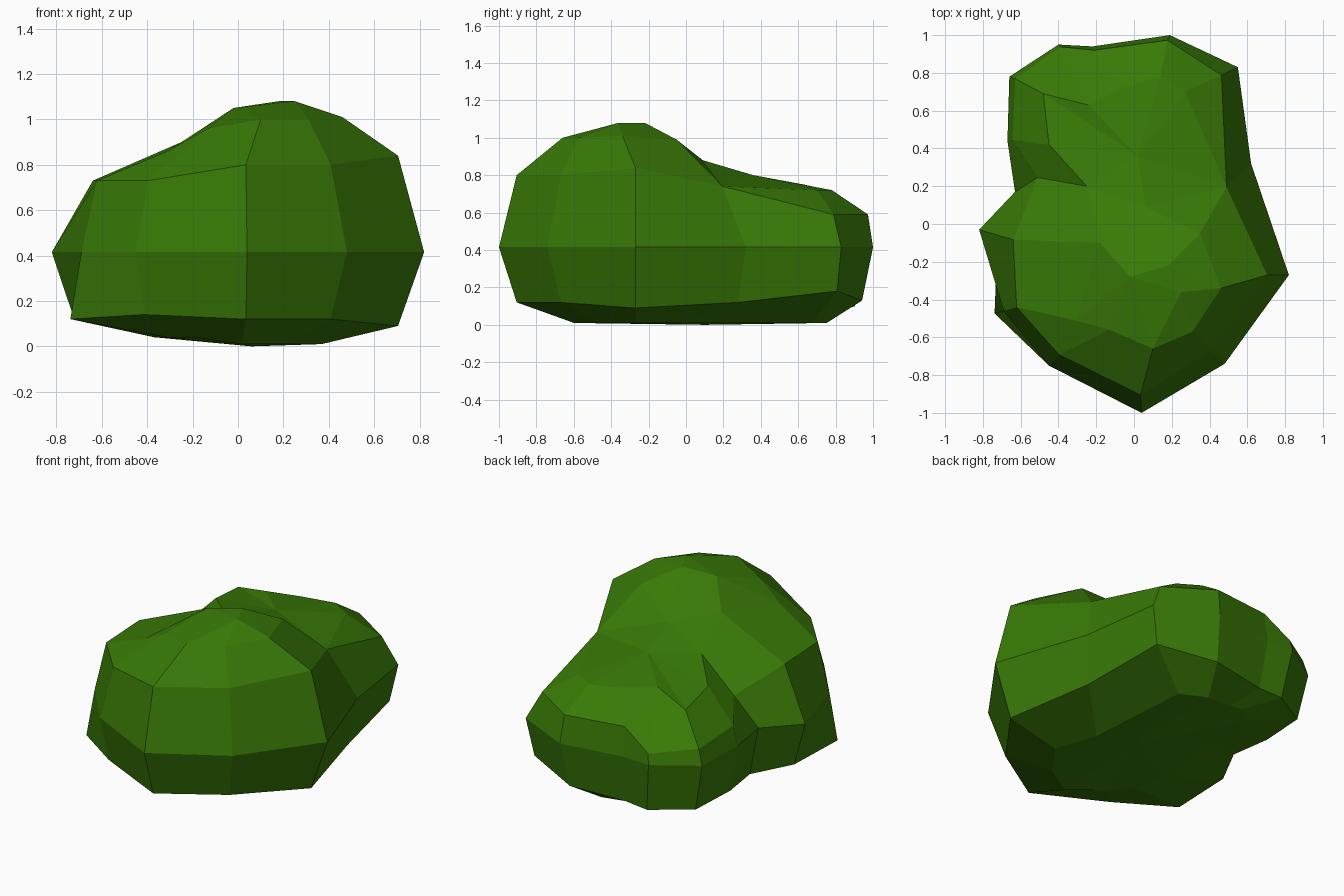
import bpy, bmesh
from mathutils import Vector

if "Cube" in bpy.data.objects:
    bpy.data.objects.remove(bpy.data.objects["Cube"])

# Leaf colour
leaf = bpy.data.materials.new("leaf green")
leaf.diffuse_color = (0.040, 0.192, 0.002, 1)
leaf.use_nodes = True
leaf.node_tree.nodes["Principled BSDF"].inputs["Base Color"].default_value = leaf.diffuse_color

# Widest outline, counter-clockwise from the front
outline = [(0.04, -1.0), (0.48, -0.74), (0.82, -0.27), (0.62, 0.32), (0.55, 0.83),
           (0.19, 1.0), (-0.22, 0.94), (-0.40, 0.95), (-0.66, 0.78), (-0.67, 0.44),
           (-0.63, 0.17), (-0.82, -0.03), (-0.69, -0.46), (-0.45, -0.75)]
# Shoulder above it: scale towards the lobe centre, height
shoulder = [(0.87, 0.80), (0.85, 0.80), (0.86, 0.84), (0.79, 0.74), (0.85, 0.59),
            (0.94, 0.59), (0.95, 0.60), (0.97, 0.48), (0.95, 0.51), (0.96, 0.54),
            (0.80, 0.62), (0.78, 0.73), (0.90, 0.73), (0.88, 0.73)]
# Lower edge: scale, height
lower = [(0.87, 0.12), (0.85, 0.12), (0.86, 0.09), (0.93, 0.12), (0.92, 0.18),
         (0.87, 0.13), (0.88, 0.11), (0.88, 0.10), (0.90, 0.11), (0.93, 0.12),
         (0.93, 0.12), (0.88, 0.12), (1.07, 0.12), (0.92, 0.14)]
# Rim of the top faces
crown = [(0.10, -0.66, 1.0), (0.31, -0.57, 1.0), (0.46, -0.34, 1.01), (0.35, -0.05, 0.99),
         (0.27, 0.70, 0.72), (0.14, 0.78, 0.72), (-0.06, 0.72, 0.73), (-0.24, 0.63, 0.75),
         (-0.48, 0.69, 0.69), (-0.45, 0.42, 0.73), (-0.25, 0.20, 0.80), (-0.18, -0.10, 0.93),
         (-0.31, -0.51, 0.86), (-0.13, -0.56, 0.96)]

n = len(outline)
front_lobe, rear_lobe = Vector((0, -0.27)), Vector((-0.03, 0.55))


def scaled(i, f, z):
    """Outline point i pulled towards the centre of its lobe."""
    c = rear_lobe if 4 <= i <= 10 else front_lobe
    p = c + (Vector(outline[i]) - c) * f
    return (p.x, p.y, z)


rings = [
    [scaled(i, 0.45, 0.01 if outline[i][0] > -0.1 else 0.04) for i in range(n)],
    [scaled(i, *lower[i]) for i in range(n)],
    [scaled(i, 1.0, 0.415) for i in range(n)],
    [scaled(i, *shoulder[i]) for i in range(n)],
    crown,
]

# Bush body: loft through the rings, leaving the right waist open at the top
bm = bmesh.new()
loops = [[bm.verts.new(p) for p in ring] for ring in rings]
for a, b in zip(loops, loops[1:]):
    for i in range(n):
        j = (i + 1) % n
        if not (b is loops[-1] and i == 3):
            bm.faces.new((a[i], a[j], b[j], b[i]))


def fan(points, centre):
    for a, b in zip(points, points[1:]):
        bm.faces.new((a, b, centre))


# Underside
base = bm.verts.new((0.06, 0.1, 0))
fan((loops[0] + loops[0][:1])[::-1], base)

# Low rear top, dipping to the right waist
top, side = loops[-1], loops[-2]
saddle = bm.verts.new((0.02, 0.36, 0.80))
neck = bm.verts.new((0.06, 0.09, 0.88))
bm.faces.new((side[3], side[4], top[4]))
fan([side[3]] + top[4:11], saddle)
bm.faces.new((side[3], saddle, neck))
bm.faces.new((side[3], neck, top[3]))
bm.faces.new((saddle, top[10], neck))
bm.faces.new((top[10], top[11], neck))

# High front top with a short ridge
peak = bm.verts.new((0.25, -0.36, 1.08))
back_peak = bm.verts.new((0.18, -0.22, 1.08))
ridge = bm.verts.new((-0.02, -0.28, 1.05))
fan(top[0:3], peak)
fan(top[11:14] + [top[0]], ridge)
for tri in [(top[0], peak, ridge), (peak, back_peak, ridge), (top[2], back_peak, peak),
            (top[2], top[3], back_peak), (top[3], neck, back_peak),
            (neck, ridge, back_peak), (neck, top[11], ridge)]:
    bm.faces.new(tri)

bmesh.ops.recalc_face_normals(bm, faces=bm.faces)
mesh = bpy.data.meshes.new("bush")
bm.to_mesh(mesh)
bm.free()
mesh.materials.append(leaf)
bpy.context.collection.objects.link(bpy.data.objects.new("bush", mesh))
